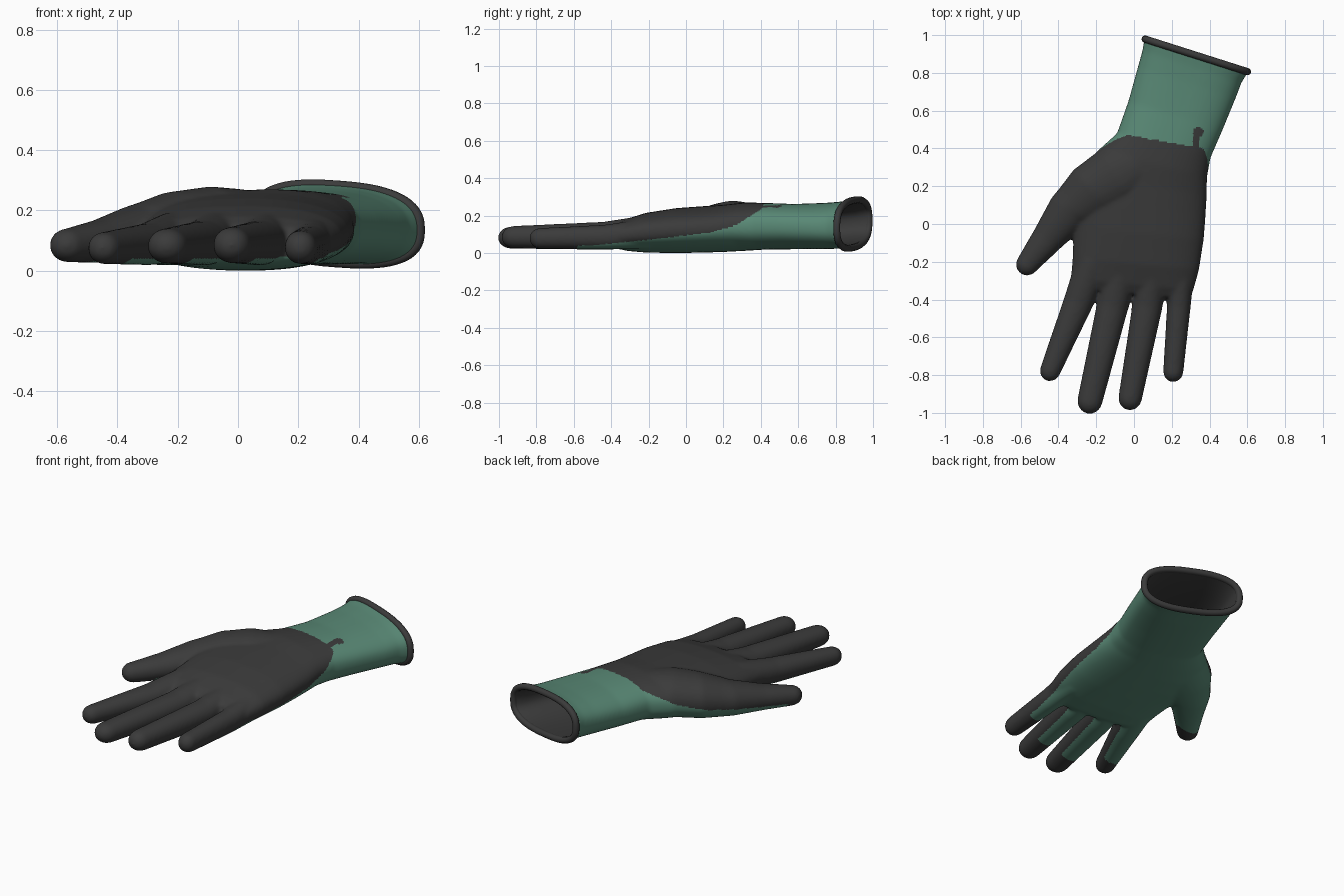
import bpy, bmesh, math
from mathutils import Vector

if "Cube" in bpy.data.objects:
    bpy.data.objects.remove(bpy.data.objects["Cube"])


def material(name, c):
    m = bpy.data.materials.new(name)
    m.diffuse_color = (*c, 1)
    m.use_nodes = True
    m.node_tree.nodes["Principled BSDF"].inputs["Base Color"].default_value = m.diffuse_color
    return m


black = material("black coating", (0.043, 0.043, 0.043))
green = material("green knit", (0.10, 0.25, 0.18))


def ring(L, R, z0, z1, n=2.4, tilt=0.0, inset=0.0, count=48):
    """Rounded cross-section between a left and a right edge point."""
    L, R = Vector((*L, 0)), Vector((*R, 0))
    half = (R - L) / 2
    half *= 1 - inset / half.length
    mid, hz = (L + R) / 2, (z1 - z0) / 2 - inset
    pts = []
    for i in range(count):
        a = 2 * math.pi * i / count
        c, s = math.cos(a), math.sin(a)
        u = math.copysign(abs(c) ** (2 / n), c)
        v = math.copysign(abs(s) ** (2 / n), s)
        p = mid + half * u
        p.z = (z0 + z1) / 2 + hz * v - tilt * u
        pts.append(p)
    return pts


def loft(bm, rings, cap_start=True):
    rows = [[bm.verts.new(p) for p in r] for r in rings]
    n = len(rows[0])
    for a, b in zip(rows, rows[1:]):
        for i in range(n):
            bm.faces.new((a[i], a[(i + 1) % n], b[(i + 1) % n], b[i]))
    if cap_start:
        bm.faces.new(rows[0][::-1])
    bm.faces.new(rows[-1])
    bmesh.ops.recalc_face_normals(bm, faces=bm.faces)


def finger(bm, stations):
    """Tapered finger through (x, y, z, half width, half height), round tip."""
    st = [Vector(s) for s in stations]
    full = []
    for a, b in zip(st, st[1:]):
        full += [(a.lerp(b, k / 4), b - a) for k in range(4)]
    end, d = st[-1], st[-1] - st[-2]
    for k in range(8):
        t = math.radians(k * 12)
        s = end.copy()
        step = Vector((d[0], d[1], 0)).normalized() * (end[3] + 0.004) * math.sin(t)
        s[0] += step.x
        s[1] += step.y
        s[3] *= math.cos(t)
        s[4] *= math.cos(t)
        full.append((s, d))
    rings = []
    for s, d in full:
        side = Vector((-d[1], d[0])).normalized() * s[3]
        c = Vector((s[0], s[1]))
        rings.append(ring(c - side, c + side, s[2] - s[4], s[2] + s[4], 2.1, count=24))
    loft(bm, rings)


# cuff and palm sections: left edge, right edge, bottom, top, squareness, tilt
SECTIONS = [
    ((0.055, 0.980), (0.605, 0.805), 0.025, 0.285, 2.6, 0.02),
    ((0.045, 0.92), (0.57, 0.75), 0.025, 0.275, 2.5, 0.015),
    ((0.02, 0.83), (0.54, 0.67), 0.022, 0.268, 2.4, 0.01),
    ((-0.03, 0.65), (0.47, 0.50), 0.020, 0.262, 2.4, 0),
    ((-0.09, 0.48), (0.405, 0.35), 0.018, 0.268, 2.4, 0),
    ((-0.19, 0.39), (0.387, 0.25), 0.012, 0.270, 2.3, 0),
    ((-0.29, 0.27), (0.385, 0.15), 0.006, 0.258, 2.3, 0),
    ((-0.33, 0.13), (0.38, 0.05), 0.002, 0.250, 2.3, 0),
    ((-0.32, -0.02), (0.37, -0.08), 0.000, 0.240, 2.3, 0),
    ((-0.325, -0.18), (0.345, -0.24), 0.002, 0.215, 2.4, 0),
    ((-0.335, -0.29), (0.315, -0.35), 0.012, 0.180, 2.6, 0),
    ((-0.31, -0.34), (0.28, -0.40), 0.030, 0.150, 2.6, 0),
]
AXIS = Vector((0.303, 0.953, 0)).normalized()

# glove shell: palm, fingers and thumb merged into one skin
bm = bmesh.new()
first = ring(*SECTIONS[0])
loft(bm, [[p + AXIS * 0.05 for p in first]] + [ring(*s) for s in SECTIONS])
finger(bm, [(-0.215, -0.20, 0.11, 0.09, 0.085), (-0.297, -0.42, 0.088, 0.079, 0.070),
            (-0.443, -0.775, 0.075, 0.055, 0.054)])
finger(bm, [(-0.06, -0.20, 0.115, 0.088, 0.09), (-0.115, -0.44, 0.092, 0.084, 0.075),
            (-0.233, -0.935, 0.082, 0.067, 0.059)])
finger(bm, [(0.105, -0.20, 0.115, 0.083, 0.09), (0.07, -0.44, 0.092, 0.080, 0.075),
            (-0.02, -0.92, 0.085, 0.063, 0.060)])
finger(bm, [(0.25, -0.20, 0.105, 0.075, 0.08), (0.237, -0.44, 0.085, 0.063, 0.066),
            (0.208, -0.78, 0.078, 0.054, 0.056)])
finger(bm, [(0.02, 0.31, 0.150, 0.15, 0.12), (-0.09, 0.25, 0.152, 0.17, 0.128),
            (-0.22, 0.17, 0.140, 0.155, 0.122), (-0.345, 0.065, 0.118, 0.118, 0.098),
            (-0.46, -0.08, 0.098, 0.085, 0.072), (-0.563, -0.21, 0.084, 0.061, 0.057)])
me = bpy.data.meshes.new("glove_shell")
me.materials.append(black)
me.materials.append(green)
bm.to_mesh(me)
bm.free()
shell = bpy.data.objects.new("glove_shell", me)
bpy.context.collection.objects.link(shell)
bpy.context.view_layer.objects.active = shell
shell.select_set(True)
mod = shell.modifiers.new("merge", 'REMESH')
mod.mode = 'VOXEL'
mod.voxel_size = 0.0085
bpy.ops.object.modifier_apply(modifier="merge")
mod = shell.modifiers.new("soften", 'SMOOTH')
mod.factor = 0.5
mod.iterations = 18
bpy.ops.object.modifier_apply(modifier="soften")

# coating edge height, by distance towards the cuff
EDGE = [(-9, 0.040), (-0.45, 0.040), (-0.1, 0.075), (0.2, 0.11), (0.34, 0.15), (0.465, 0.23)]
# underside position where each fingertip becomes fully coated: x limit, y
TIPS = [(-0.33, -0.68), (-0.12, -0.80), (0.10, -0.76), (9, -0.58)]


def coated(p):
    d = p.y + 0.18 * p.x
    if p.z > 0.15:  # drip of coating on the cuff
        if (Vector((p.x, p.y)) - Vector((0.34, 0.485))).length < 0.027:
            return True
        if abs(p.x - 0.33) < 0.016 and 0.38 < p.y < 0.48:
            return True
    if d > 0.465:
        return False
    if p.x < -0.45 and -0.5 < p.y < -0.15:
        return True
    if p.y < -0.5 and p.y < next(y for x, y in TIPS if p.x < x):
        return True
    for (a, za), (b, zb) in zip(EDGE, EDGE[1:]):
        if a <= d <= b:
            return p.z > za + (zb - za) * (d - a) / (b - a)
    return False


# open the cuff and colour the coating
bm = bmesh.new()
bm.from_mesh(shell.data)
bmesh.ops.bisect_plane(bm, geom=bm.verts[:] + bm.edges[:] + bm.faces[:],
                       plane_co=(0.33, 0.8925, 0.15), plane_no=AXIS, clear_outer=True)
for f in bm.faces:
    f.smooth = True
    f.material_index = 0 if coated(f.calc_center_median()) else 1
bm.to_mesh(shell.data)
bm.free()
while len(shell.data.materials) < 2:
    shell.data.materials.append(None)
shell.data.materials[0], shell.data.materials[1] = black, green

# dark lining inside the opening
bm = bmesh.new()
loft(bm, [ring(*s, inset=0.02) for s in SECTIONS[:10]], cap_start=False)
for f in bm.faces:
    f.smooth = True
bmesh.ops.reverse_faces(bm, faces=bm.faces)
me = bpy.data.meshes.new("lining")
bm.to_mesh(me)
bm.free()
me.materials.append(black)
bpy.context.collection.objects.link(bpy.data.objects.new("lining", me))

# rolled rim around the opening
cu = bpy.data.curves.new("cuff_rim", 'CURVE')
cu.dimensions = '3D'
cu.bevel_depth = 0.019
cu.bevel_resolution = 3
sp = cu.splines.new('POLY')
pts = ring(*SECTIONS[0], inset=0.004, count=64)
sp.points.add(len(pts) - 1)
for q, p in zip(sp.points, pts):
    q.co = (*p, 1)
sp.use_cyclic_u = True
sp.use_smooth = True
cu.materials.append(black)
bpy.context.collection.objects.link(bpy.data.objects.new("cuff_rim", cu))
